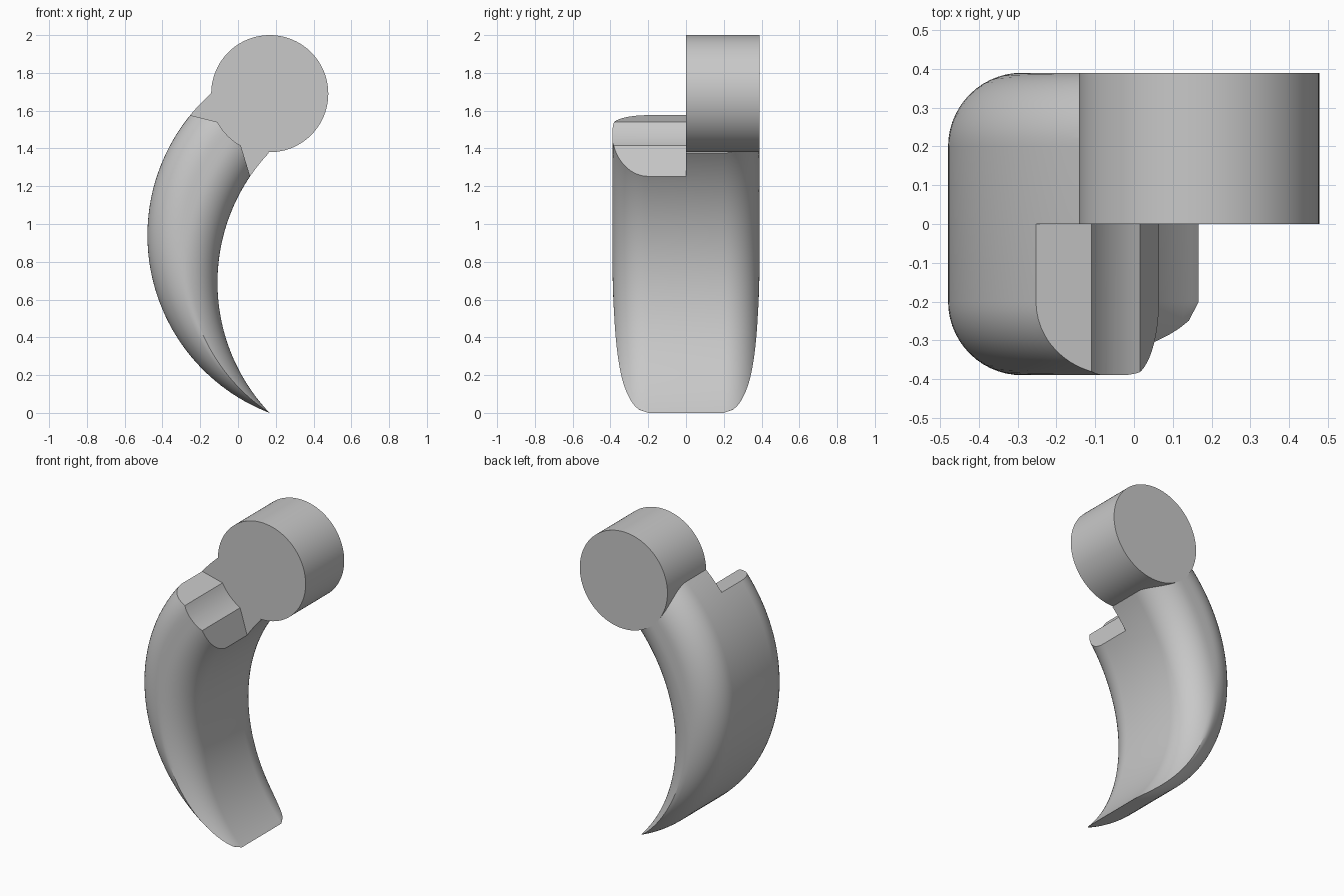
import bpy, bmesh, math
from mathutils import Vector

if "Cube" in bpy.data.objects:
    bpy.data.objects.remove(bpy.data.objects["Cube"])

steel = bpy.data.materials.new("steel_grey")
steel.diffuse_color = (0.58, 0.58, 0.58, 1)
steel.use_nodes = True
steel.node_tree.nodes["Principled BSDF"].inputs["Base Color"].default_value = steel.diffuse_color

HALF, FILLET = 0.39, 0.19              # half width and edge rounding
PIVOT, PIVOT_R = Vector((0.168, 1.69)), 0.31
TIP = Vector((0.167, 0.0))
BACK_C, INNER_C = Vector((0.527, 0.94)), Vector((0.893, 0.69))
BACK_R, INNER_R = (TIP - BACK_C).length, (TIP - INNER_C).length


def make_object(name, bm):
    bmesh.ops.remove_doubles(bm, verts=bm.verts, dist=1e-6)
    bmesh.ops.recalc_face_normals(bm, faces=bm.faces)
    mesh = bpy.data.meshes.new(name)
    bm.to_mesh(mesh)
    bm.free()
    mesh.materials.append(steel)
    ob = bpy.data.objects.new(name, mesh)
    bpy.context.collection.objects.link(ob)
    return ob


def prism(name, outline, y0, y1):
    """Extrude an x-z outline along y."""
    bm = bmesh.new()
    a = [bm.verts.new((x, y0, z)) for x, z in outline]
    b = [bm.verts.new((x, y1, z)) for x, z in outline]
    bm.faces.new(a)
    bm.faces.new(b[::-1])
    n = len(a)
    for i in range(n):
        j = (i + 1) % n
        bm.faces.new((a[i], a[j], b[j], b[i]))
    return make_object(name, bm)


def arc(center, radius, a0, a1, n):
    return [(center.x + radius * math.cos(a0 + (a1 - a0) * i / n),
             center.y + radius * math.sin(a0 + (a1 - a0) * i / n)) for i in range(n + 1)]


def arc_to(center, end, n):
    """Arc from the tip around a center, clockwise up to the end direction."""
    a0 = math.atan2(TIP.y - center.y, TIP.x - center.x) % math.tau
    a1 = math.atan2(end[1] - center.y, end[0] - center.x) % math.tau
    return [Vector(p) for p in arc(center, (TIP - center).length, a0, a1, n)]


# Curved claw between two arcs, with rounded side edges narrowing to the tip
ROWS, COLS = 56, 28
outer = arc_to(BACK_C, (-0.14, 1.69), ROWS)
inner = arc_to(INNER_C, (0.165, 1.375), ROWS)
bm = bmesh.new()
rings = []
for o, i in zip(outer, inner):
    pts = []
    for k in range(COLS + 1):
        p = i.lerp(o, 0.5 - 0.5 * math.cos(math.pi * k / COLS))
        depth = min(BACK_R - (p - BACK_C).length, (p - INNER_C).length - INNER_R, FILLET)
        depth = max(depth, 0.0)
        if k in (0, COLS):
            depth = 0.0
        h = HALF - FILLET + math.sqrt(max(0.0, FILLET ** 2 - (FILLET - depth) ** 2))
        pts.append((p.x, h, p.y))
    loop = pts + [(x, -y, z) for x, y, z in reversed(pts)]
    rings.append([bm.verts.new(c) for c in loop])
for a, b in zip(rings, rings[1:]):
    n = len(a)
    for k in range(n):
        j = (k + 1) % n
        bm.faces.new((a[k], a[j], b[j], b[k]))
# the flat sides are bridged into the end cap
bm.faces.new(rings[-1])
claw = make_object("claw_with_pivot", bm)

# Notch that clears the front half around the pivot
a0 = math.atan2(1.54 - PIVOT.y, -0.11 - PIVOT.x) % math.tau
a1 = math.atan2(1.415 - PIVOT.y, 0.015 - PIVOT.x) % math.tau
notch = [(-0.45, 1.625)] + arc(PIVOT, 0.315, a0, a1, 10)
notch += [(0.115, 1.085), (0.7, 1.085), (0.7, 2.1), (-0.45, 2.1)]
cutter = prism("notch_cutter", notch, -0.6, 0.0)

# Round pivot drum on the back half
drum = prism("pivot_drum", arc(PIVOT, PIVOT_R, 0, math.tau * 95 / 96, 95), 0.0, HALF)

bpy.context.view_layer.objects.active = claw
claw.select_set(True)
for helper, op in ((cutter, 'DIFFERENCE'), (drum, 'UNION')):
    mod = claw.modifiers.new(op.title(), 'BOOLEAN')
    mod.operation, mod.object, mod.solver = op, helper, 'EXACT'
    bpy.ops.object.modifier_apply(modifier=mod.name)
    bpy.data.objects.remove(helper)
bpy.ops.object.shade_smooth_by_angle(angle=math.radians(25))
